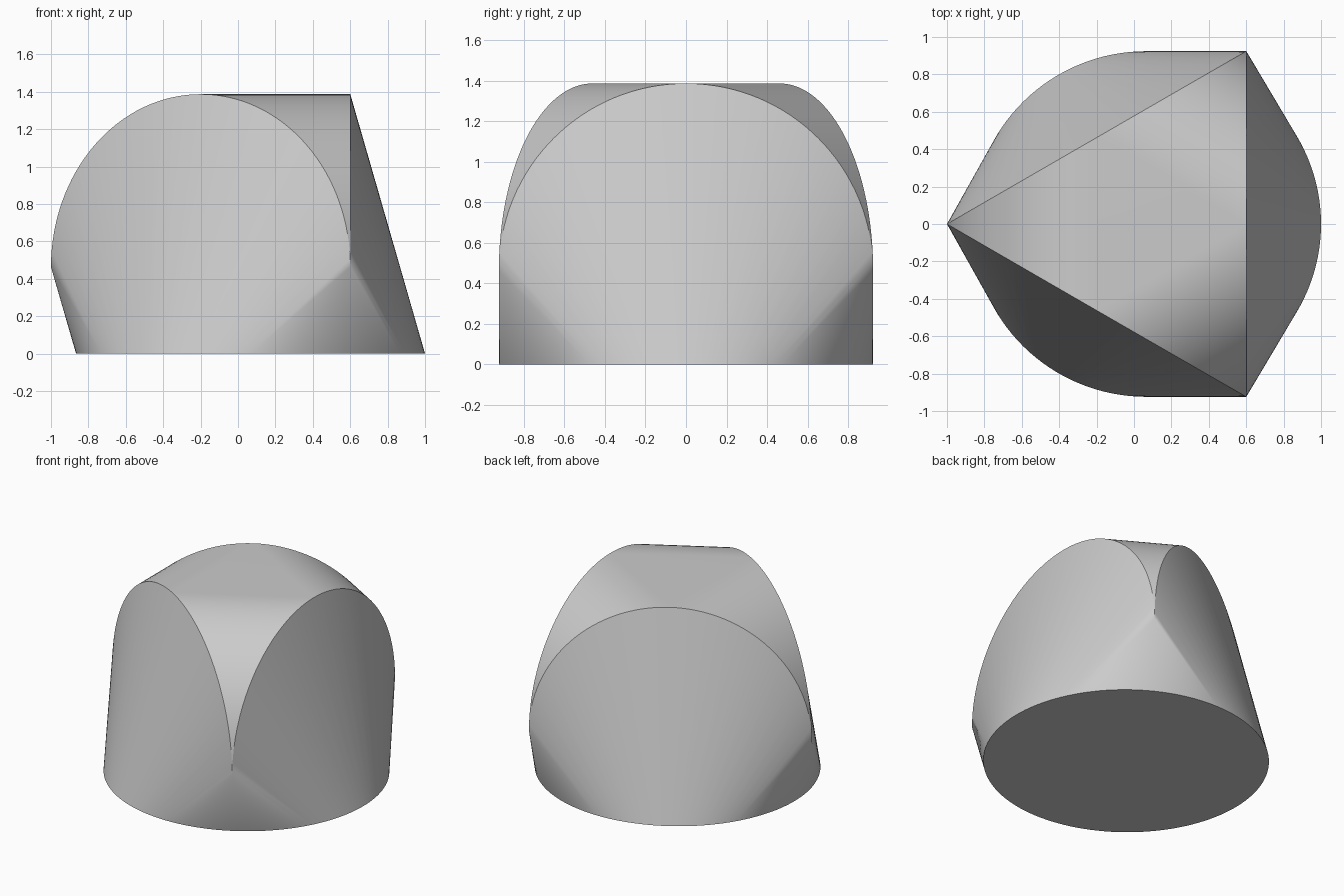
import bpy, bmesh
from math import sin, cos, pi, radians
from mathutils import Vector, Matrix

cube = bpy.data.objects.get("Cube")
if cube:
    bpy.data.objects.remove(cube, do_unlink=True)

RADIUS = 0.924          # half the side of the triangular plan
CENTRE_X = 0.067
SHOULDER = 0.463        # height where the upright arches begin
STEPS = 64

grey = bpy.data.materials.new("light_grey")
grey.use_nodes = True
grey.diffuse_color = (0.6, 0.6, 0.6, 1)
grey.node_tree.nodes["Principled BSDF"].inputs["Base Color"].default_value = (0.6, 0.6, 0.6, 1)

bm = bmesh.new()
centre = Vector((CENTRE_X, 0, 0))

# round base
for i in range(2 * STEPS):
    a = pi * i / STEPS
    bm.verts.new(centre + Vector((0.933 * cos(a), RADIUS * sin(a), 0)))

# three upright half-round arches on the sides of a triangle
for k in range(3):
    turn = Matrix.Rotation(k * 2 * pi / 3, 3, 'Z')
    for i in range(STEPS + 1):
        a = pi * i / STEPS
        arch = Vector((RADIUS / 3 ** 0.5, RADIUS * cos(a), SHOULDER + RADIUS * sin(a)))
        bm.verts.new(centre + turn @ arch)

# stretch one convex skin over base and arches
bmesh.ops.remove_doubles(bm, verts=bm.verts[:], dist=0.0001)
hull = bmesh.ops.convex_hull(bm, input=bm.verts[:])
loose = [v for v in bm.verts if not v.link_faces]
bmesh.ops.delete(bm, geom=loose, context='VERTS')
bmesh.ops.dissolve_limit(bm, angle_limit=radians(0.1), verts=bm.verts[:], edges=bm.edges[:])
bmesh.ops.recalc_face_normals(bm, faces=bm.faces[:])

mesh = bpy.data.meshes.new("convex_body")
bm.to_mesh(mesh)
bm.free()
mesh.materials.append(grey)
body = bpy.data.objects.new("convex_body", mesh)
bpy.context.collection.objects.link(body)

bpy.context.view_layer.objects.active = body
body.select_set(True)
bpy.ops.object.shade_smooth_by_angle(angle=radians(30))
